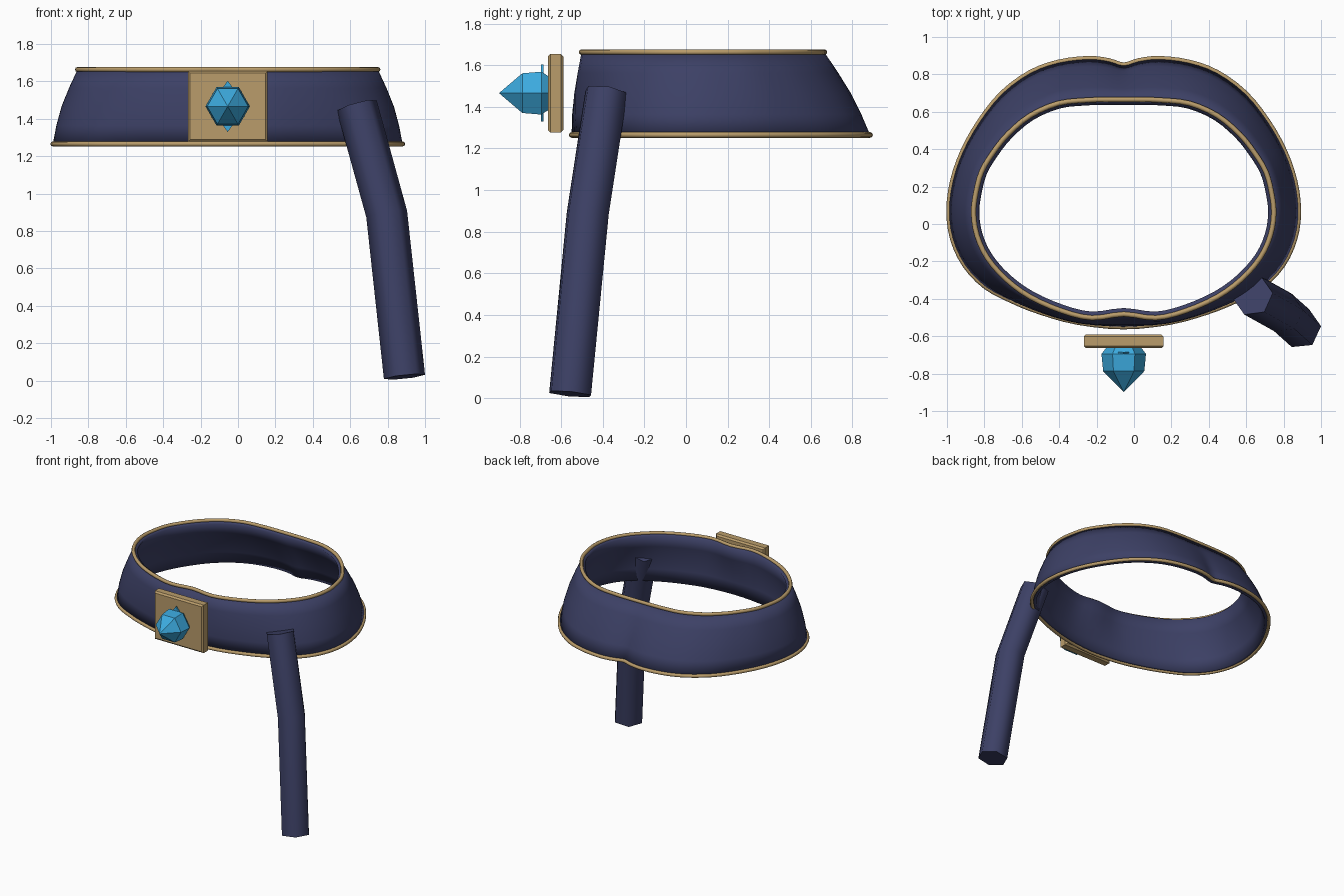
import bpy, bmesh, math
from mathutils import Vector

if "Cube" in bpy.data.objects:
    bpy.data.objects.remove(bpy.data.objects["Cube"])

CX = -0.055      # centre line of the belt


def material(name, rgb):
    m = bpy.data.materials.new(name)
    m.diffuse_color = (*rgb, 1)
    m.use_nodes = True
    m.node_tree.nodes["Principled BSDF"].inputs["Base Color"].default_value = m.diffuse_color
    return m


NAVY = material("navy_leather", (0.046, 0.052, 0.132))
GOLD = material("gold", (0.49, 0.335, 0.145))
BLUE = material("blue_crystal", (0.045, 0.40, 0.73))


def make(name, verts, faces, mat, smooth=None, fix=True):
    me = bpy.data.meshes.new(name)
    me.from_pydata([tuple(v) for v in verts], [], faces)
    if fix:
        bm = bmesh.new()
        bm.from_mesh(me)
        bmesh.ops.recalc_face_normals(bm, faces=bm.faces)
        bm.to_mesh(me)
        bm.free()
    ob = bpy.data.objects.new(name, me)
    bpy.context.collection.objects.link(ob)
    me.materials.append(mat)
    if smooth:
        bpy.ops.object.select_all(action='DESELECT')
        ob.select_set(True)
        bpy.context.view_layer.objects.active = ob
        bpy.ops.object.shade_smooth_by_angle(angle=math.radians(smooth))
    return ob


def loft(rings, cap=True):
    """Skin equal-sized rings of points."""
    n = len(rings[0])
    verts = [v for r in rings for v in r]
    faces = [(k * n + i, (k + 1) * n + i, (k + 1) * n + (i + 1) % n, k * n + (i + 1) % n)
             for k in range(len(rings) - 1) for i in range(n)]
    if cap:
        faces += [tuple(range(n)), tuple(range((len(rings) - 1) * n, len(rings) * n))]
    return verts, faces


def outline(half, sub=3):
    """Mirror a half outline and smooth it into a closed loop."""
    pts = [Vector(p) for p in half] + [Vector((-x, y)) for x, y in half[-2:0:-1]]
    n, out = len(pts), []
    for i in range(n):
        a, b, c, d = (pts[(i + k) % n] for k in (-1, 0, 1, 2))
        for s in range(sub):
            t = s / sub
            out.append(0.5 * (2 * b + (c - a) * t + (2 * a - 5 * b + 4 * c - d) * t * t
                              + (3 * b - a - 3 * c + d) * t ** 3))
    return out


# Half outlines of the belt edges, back to front
lower = outline([(0, .85), (.08, .873), (.19, .885), (.35, .865), (.5, .81), (.65, .7),
                 (.77, .55), (.86, .39), (.915, .23), (.935, .07), (.915, -.08), (.85, -.22),
                 (.74, -.335), (.6, -.41), (.45, -.47), (.25, -.525), (0, -.55)])
upper = outline([(0, .665), (.1, .665), (.2, .662), (.35, .645), (.5, .58), (.62, .48),
                 (.7, .38), (.76, .28), (.79, .17), (.803, .06), (.785, -.06), (.73, -.18),
                 (.63, -.295), (.5, -.39), (.33, -.465), (.17, -.502), (0, -.482)])


def level(t, bulge=0.0):
    z = 1.265 + 0.398 * t
    res = []
    for a, b in zip(lower, upper):
        p = a.lerp(b, t)
        p += (p - Vector((0, .1))).normalized() * bulge
        res.append(Vector((CX + p.x, p.y, z)))
    return res


# Belt band
v, f = loft([level(0), level(.25, .014), level(.5, .02), level(.75, .013), level(1)], cap=False)
band = make("belt_band", v, f, NAVY, 40, fix=False)
sol = band.modifiers.new("thickness", 'SOLIDIFY')
sol.thickness = 0.034
sol.offset = -1

# Gold trim along both edges
for name, t in (("lower_trim", 0), ("upper_trim", 1)):
    path = level(t)
    n, rings = len(path), []
    for i, p in enumerate(path):
        d = (path[(i + 1) % n] - path[i - 1]).normalized()
        side = d.cross(Vector((0, 0, 1)))
        rings.append([p + 0.0135 * (side * math.cos(a) + Vector((0, 0, math.sin(a))))
                      for a in (math.tau * k / 8 for k in range(8))])
    v, f = loft(rings + [rings[0]], cap=False)
    make(name, v, f, GOLD, 60)

# Hanging strap: bent hexagonal tube
path = [Vector(p) for p in ((.635, -.383, 1.47), (.795, -.472, .89), (.89, -.557, .02))]
dirs = [path[1] - path[0], path[2] - path[0], path[2] - path[1]]
rings = []
for p, d in zip(path, dirs):
    d = d.normalized()
    u = (Vector((1, 0, 0)) - d * d.x).normalized()
    w = u.cross(d)
    if w.y < 0:
        w = -w
    rings.append([p + 0.111 * (u * math.cos(a) + w * math.sin(a))
                  for a in (math.radians(5 + 60 * k) for k in range(6))])
v, f = loft(rings)
make("hanging_strap", v, f, NAVY, 65)

# Buckle plate with chamfered edges
x0, z0, hw, hh, c = CX, 1.466, .213, .189, .012
rings = []
for y, inset in ((-.59, c), (-.602, 0), (-.652, 0), (-.664, c)):
    a, b = hw - inset, hh - inset
    rings.append([Vector((x0 + sx * a, y, z0 + sz * b))
                  for sx, sz in ((-1, -1), (1, -1), (1, 1), (-1, 1))])
v, f = loft(rings)
make("buckle_plate", v, f, GOLD)

# Six-sided pointed crystal
rings = [[Vector((x0 + r * math.cos(k * math.pi / 3), y, z0 + r * math.sin(k * math.pi / 3)))
          for k in range(6)]
         for y, r in ((-.65, .085), (-.695, .119), (-.787, .11), (-.897, .002))]
v, f = loft(rings)
make("crystal", v, f, BLUE)

# Thin diamond plate behind the crystal
rings = [[Vector((x0 + x, y, z0 + z)) for x, z in ((.1, 0), (0, .137), (-.1, 0), (0, -.137))]
         for y in (-.684, -.696)]
v, f = loft(rings)
make("crystal_prongs", v, f, BLUE)
